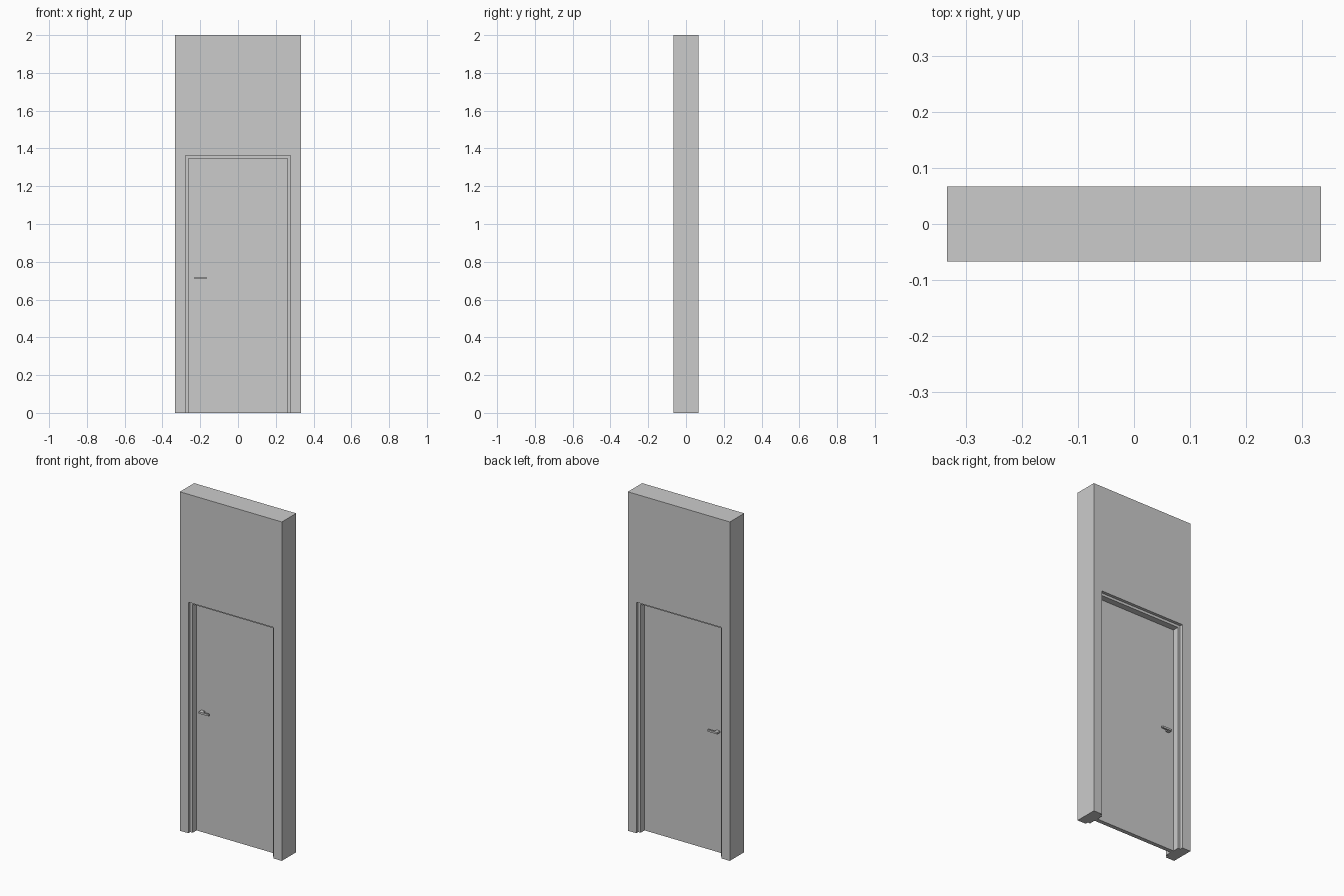
import bpy, bmesh

if "Cube" in bpy.data.objects:
    bpy.data.objects.remove(bpy.data.objects["Cube"])


def prism(name, outline, y0, y1):
    """Extrude an x-z outline from y0 to y1."""
    bm = bmesh.new()
    face = bm.faces.new([bm.verts.new((x, y0, z)) for x, z in outline])
    ext = bmesh.ops.extrude_face_region(bm, geom=[face])
    verts = [g for g in ext["geom"] if isinstance(g, bmesh.types.BMVert)]
    bmesh.ops.translate(bm, verts=verts, vec=(0, y1 - y0, 0))
    bmesh.ops.recalc_face_normals(bm, faces=bm.faces)
    mesh = bpy.data.meshes.new(name)
    bm.to_mesh(mesh)
    bm.free()
    ob = bpy.data.objects.new(name, mesh)
    bpy.context.collection.objects.link(ob)
    return ob


def rect(x0, x1, z0, z1):
    return [(x0, z0), (x1, z0), (x1, z1), (x0, z1)]


def arch(outer_w, outer_h, inner_w, inner_h):
    """Upside-down U: a rectangle with a doorway cut from its foot."""
    return [(-outer_w, 0), (-outer_w, outer_h), (outer_w, outer_h), (outer_w, 0),
            (inner_w, 0), (inner_w, inner_h), (-inner_w, inner_h), (-inner_w, 0)]


WALL_W, WALL_D, WALL_H = 0.333, 0.0667, 2.0
OPEN_W, OPEN_H = 0.278, 1.363
DOOR_W, DOOR_H, DOOR_D = 0.262, 1.348, 0.012
FRAME_D = 0.049

# Wall, recessed door frame and door leaf
prism("wall", arch(WALL_W, WALL_H, OPEN_W, OPEN_H), -WALL_D, WALL_D)
prism("door_frame", arch(OPEN_W, OPEN_H, DOOR_W, DOOR_H), -FRAME_D, FRAME_D)
prism("door_leaf", rect(-DOOR_W, DOOR_W, 0, DOOR_H), -DOOR_D, DOOR_D)

# Lever handles on both faces
for side, s in (("front", -1), ("back", 1)):
    prism(side + "_handle_neck", rect(-0.23, -0.208, 0.708, 0.719), s * DOOR_D, s * 0.028)
    prism(side + "_handle_lever", rect(-0.23, -0.167, 0.708, 0.719), s * 0.028, s * 0.038)
